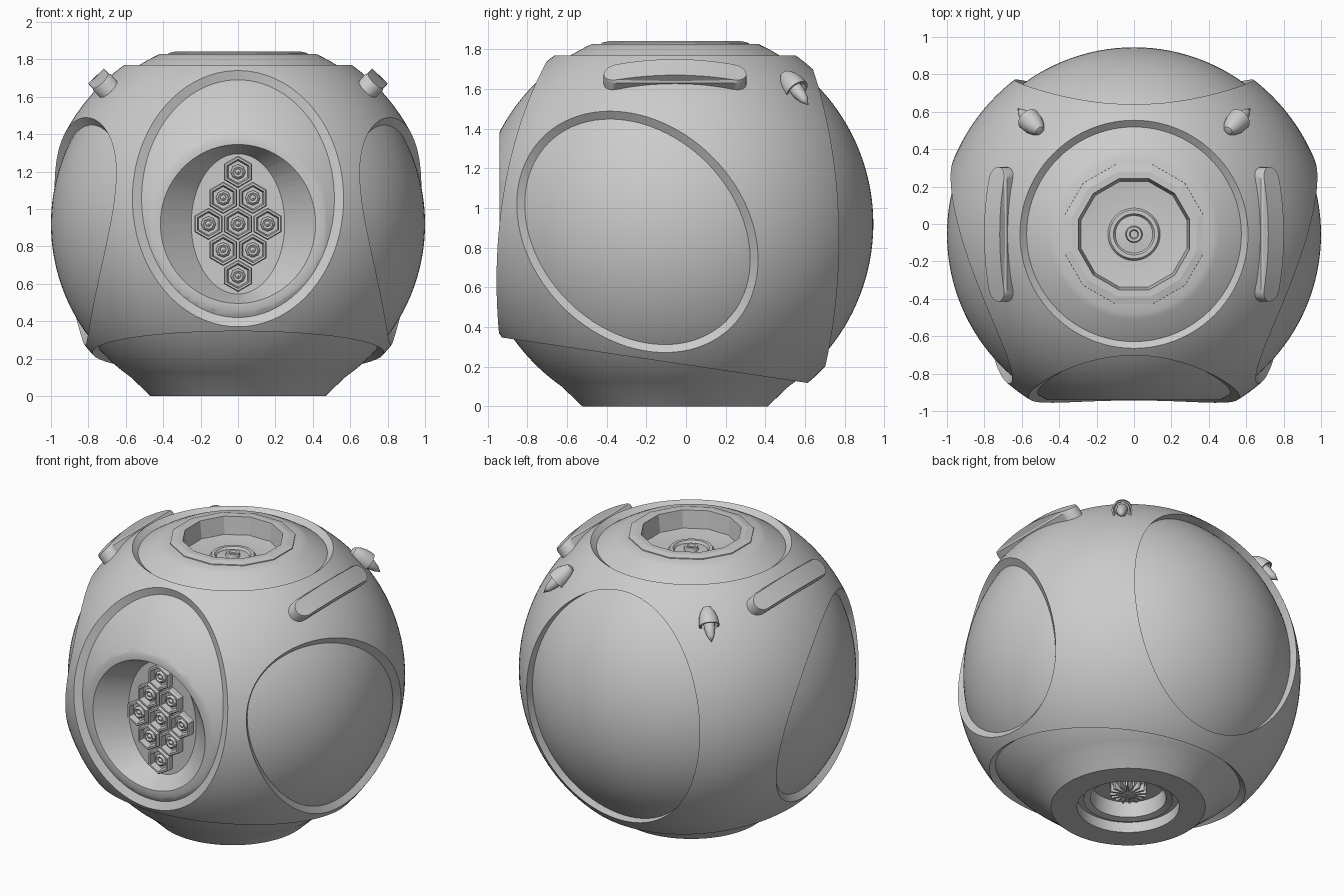
import bpy, bmesh, math
from math import sin, cos, pi, sqrt
from mathutils import Matrix, Vector

if "Cube" in bpy.data.objects:
    bpy.data.objects.remove(bpy.data.objects["Cube"])

C = Vector((0, -0.055, 0.92))      # centre of the ball
CORE_R, SHELL_R = 1.0, 1.045

grey = bpy.data.materials.new("light_grey")
grey.use_nodes = True
grey.diffuse_color = (0.6, 0.6, 0.6, 1)
grey.node_tree.nodes["Principled BSDF"].inputs["Base Color"].default_value = (0.6, 0.6, 0.6, 1)


def finish(name, bm, matrix=Matrix(), smooth=True):
    """Turn a bmesh into an object."""
    bmesh.ops.remove_doubles(bm, verts=bm.verts, dist=1e-5)
    bmesh.ops.recalc_face_normals(bm, faces=bm.faces)
    bm.transform(matrix)
    if matrix.determinant() < 0:
        bmesh.ops.reverse_faces(bm, faces=bm.faces)
    mesh = bpy.data.meshes.new(name)
    bm.to_mesh(mesh)
    bm.free()
    mesh.materials.append(grey)
    obj = bpy.data.objects.new(name, mesh)
    bpy.context.collection.objects.link(obj)
    if smooth:
        shade(obj)
    return obj


def shade(obj):
    bpy.ops.object.select_all(action='DESELECT')
    obj.select_set(True)
    bpy.context.view_layer.objects.active = obj
    bpy.ops.object.shade_smooth_by_angle(angle=math.radians(30))


def lathe(name, profile, sides, matrix=Matrix(), smooth=True, turn=0.0):
    """Spin (radius, height) points about z."""
    bm = bmesh.new()
    rings = [[bm.verts.new((r * cos(turn + 2 * pi * i / sides), r * sin(turn + 2 * pi * i / sides), z))
              for i in range(sides)] for r, z in profile]
    bridge(bm, rings)
    bmesh.ops.dissolve_degenerate(bm, dist=1e-6, edges=bm.edges)
    return finish(name, bm, matrix, smooth)


def bridge(bm, rings):
    for a, b in zip(rings, rings[1:]):
        for i in range(len(a)):
            j = (i + 1) % len(a)
            bm.faces.new((a[i], a[j], b[j], b[i]))


def loft(name, loops):
    """Closed solid through loops of points, used as a cutter."""
    bm = bmesh.new()
    rings = [[bm.verts.new(p) for p in loop] for loop in loops]
    bridge(bm, rings)
    bm.faces.new(rings[0])
    bm.faces.new(rings[-1])
    obj = finish(name, bm, smooth=False)
    obj.hide_render = True
    return obj


def carve(obj, cutters):
    """Subtract the cutters, then remove them."""
    for c in cutters:
        mod = obj.modifiers.new("cut", 'BOOLEAN')
        mod.operation, mod.solver, mod.object = 'DIFFERENCE', 'EXACT', c
    graph = bpy.context.evaluated_depsgraph_get()
    obj.data = bpy.data.meshes.new_from_object(obj.evaluated_get(graph))
    obj.modifiers.clear()
    for c in cutters:
        bpy.data.objects.remove(c)
    shade(obj)


def porthole(u, v, w, centre, a, b, tilt=0.0, inset=0.05, n=96):
    """Oval cutter along w whose rim slopes from the shell down to the core."""
    u, v, w = Vector(u), Vector(v), Vector(w)

    def loop(shrink, radius=None, depth=None):
        pts = []
        for i in range(n):
            t = 2 * pi * i / n
            p, q = (a - shrink) * cos(t), (b - shrink) * sin(t)
            x = centre[0] + p * cos(tilt) - q * sin(tilt)
            y = centre[1] + p * sin(tilt) + q * cos(tilt)
            h = depth or sqrt(radius ** 2 - x * x - y * y)
            pts.append(C + u * x + v * y + w * h)
        return pts
    return loft("porthole_cutter", [loop(0, depth=1.4), loop(0, SHELL_R),
                                    loop(inset, CORE_R - 0.005), loop(inset, depth=0.4)])


# Outer shell with six oval openings
shell = lathe("outer_shell", [(SHELL_R * sin(pi * i / 64), -SHELL_R * cos(pi * i / 64)) for i in range(65)],
              128, Matrix.Translation(C))
X, Y, Z = Vector((1, 0, 0)), Vector((0, 1, 0)), Vector((0, 0, 1))
down = Vector((0, -0.147, -0.989))
cutters = [
    porthole(X, Z, -Y, (0, 0.135), 0.565, 0.685, inset=0.055),
    porthole(X, Z, Y, (0, 0.03), 0.64, 0.75, inset=0.008),
    porthole(X, Y, Z, (0, 0), 0.61, 0.61, inset=0.04),
    porthole(X, down.cross(X), down, (0, 0), 0.78, 0.78, inset=0.04),
]
for side in (1, -1):
    cutters.append(porthole(Y, Z, X * side, (-0.19, -0.04), 0.535, 0.675, tilt=pi / 4, inset=0.045))
carve(shell, cutters)

# Inner ball with the base socket below and the round well on top
profile = [(0, 0.16), (0.22, 0.16), (0.23, 0.06), (0.27, 0.05), (0.27, 0.07), (0.31, 0.07), (0.31, 0), (0.468, 0)]
low, high = math.acos(0.82), math.acos(-0.9075)
profile += [(sin(low + (high - low) * i / 56), C.z - cos(low + (high - low) * i / 56)) for i in range(57)]
profile += [(0.31, 1.8275), (0.31, 1.73), (0.2, 1.715), (0.14, 1.715), (0.13, 1.73), (0.11, 1.73), (0.1, 1.715),
            (0.045, 1.72), (0.04, 1.745), (0.025, 1.745), (0.02, 1.73), (0, 1.73)]
core = lathe("inner_ball", profile, 128, Matrix.Translation((0, C.y, 0)))


def oval(y, a, b):
    return [(a * cos(2 * pi * i / 96), y, C.z + b * sin(2 * pi * i / 96)) for i in range(96)]


carve(core, [loft("recess_cutter", [oval(-1.3, 0.6, 0.6), oval(-0.94, 0.6, 0.6), oval(-0.94, 0.415, 0.425),
                                    oval(-0.80, 0.25, 0.375)])])

# Faceted rim of the top well
lathe("top_rim", [(0.39, 1.79), (0.385, 1.833), (0.345, 1.842), (0.308, 1.842), (0.292, 1.72)], 12,
      Matrix.Translation((0, C.y, 0)), smooth=False, turn=pi / 12)

# Honeycomb of nine lamps in the front recess
for row, columns in ((2, (0,)), (1, (-1, 1)), (0, (-2, 0, 2)), (-1, (-1, 1)), (-2, (0,))):
    for col in columns:
        spot = Matrix.Translation((col * 0.079, -0.80, C.z + row * 0.139)) @ Matrix.Rotation(pi / 2, 4, 'X')
        lathe("lamp_cell", [(0.086, -0.01), (0.086, 0.035), (0.08, 0.045), (0.068, 0.045), (0.06, 0.005), (0, 0.005)],
              6, spot, smooth=False, turn=pi / 6)
        lathe("lamp_bulb", [(0.04, 0), (0.04, 0.018), (0.028, 0.03), (0.016, 0.022), (0, 0.035)],
              8, spot, smooth=False)

# Fluted jet hub inside the base
hub = Matrix.Translation((0, C.y, 0.16)) @ Matrix.Rotation(pi, 4, 'X')
lathe("jet_hub", [(0.11, 0), (0.1, 0.03), (0.03, 0.07), (0, 0.075)], 32, hub)
bm = bmesh.new()
for i in range(16):
    bmesh.ops.create_cube(bm, size=1, matrix=Matrix.Rotation(2 * pi * i / 16, 4, 'Z')
                          @ Matrix.Translation((0.065, 0, 0.04)) @ Matrix.Diagonal((0.09, 0.012, 0.07, 1)))
finish("jet_fins", bm, hub, smooth=False)


def handle(side):
    """Rounded bar that follows the ball."""
    bm = bmesh.new()
    half, width, n = 0.36, 0.062, 10
    edge = []
    for end in (1, -1):
        for i in range(n + 1):
            t = pi * i / n
            edge.append((end * (half - width + width * sin(t)), end * width * cos(t)))
    rings = []
    for radius, grow in ((0.98, 1), (1.085, 1), (1.098, 0.85)):
        ring = []
        for y, s in edge:
            ang = pi / 4 + 0.02 - s * grow
            r = sqrt(radius ** 2 - y * y * 0.85)
            ring.append(bm.verts.new((side * r * cos(ang), y, r * sin(ang))))
        rings.append(ring)
    bridge(bm, rings)
    top = rings[-1]
    for i in range(n):                      # rounded ends
        bm.faces.new((top[i], top[i + 1], top[n])) if i < n - 1 else None
        bm.faces.new((top[n + 1 + i], top[n + 2 + i], top[-1])) if i < n - 1 else None
    # ladder of quads along the bar
    bottom = [top[0], top[n], top[n + 1], top[-1]]
    steps = 12
    rows = []
    for k in range(steps + 1):
        y = (half - width) * (1 - 2 * k / steps)
        r = sqrt(1.098 ** 2 - y * y * 0.85)
        rows.append([bm.verts.new((side * r * cos(a), y, r * sin(a)))
                     for a in (pi / 4 + 0.02 - width * 0.85, pi / 4 + 0.02 + width * 0.85)])
    for a, b in zip(rows, rows[1:]):
        bm.faces.new((a[0], a[1], b[1], b[0]))
    # matching curved side walls
    for c, s in ((0, 1), (1, -1)):
        low_row = []
        for k in range(steps + 1):
            y = (half - width) * (1 - 2 * k / steps)
            r = sqrt(0.98 ** 2 - y * y * 0.85)
            a = pi / 4 + 0.02 - s * width
            low_row.append(bm.verts.new((side * r * cos(a), y, r * sin(a))))
        for k in range(steps):
            bm.faces.new((rows[k][c], rows[k + 1][c], low_row[k + 1], low_row[k]))
    return finish("left_handle" if side > 0 else "right_handle", bm, Matrix.Translation(C))


# Handles and hooded rear lamps on both sides
pod = [(0, -0.12), (0.025, -0.11), (0.045, -0.08), (0.058, -0.04), (0.063, 0.01), (0.053, 0.01), (0.045, -0.02),
       (0.034, -0.02), (0.034, 0.03), (0.022, 0.08), (0, 0.12)]
for side in (1, -1):
    handle(side)
    aim = Vector((side * 0.52, 0.52, -0.68)).to_track_quat('Z', 'Y').to_matrix().to_4x4()
    lathe("rear_lamp_left" if side > 0 else "rear_lamp_right", pod, 24,
          Matrix.Translation((side * 0.56, 0.555, 1.6)) @ aim)
